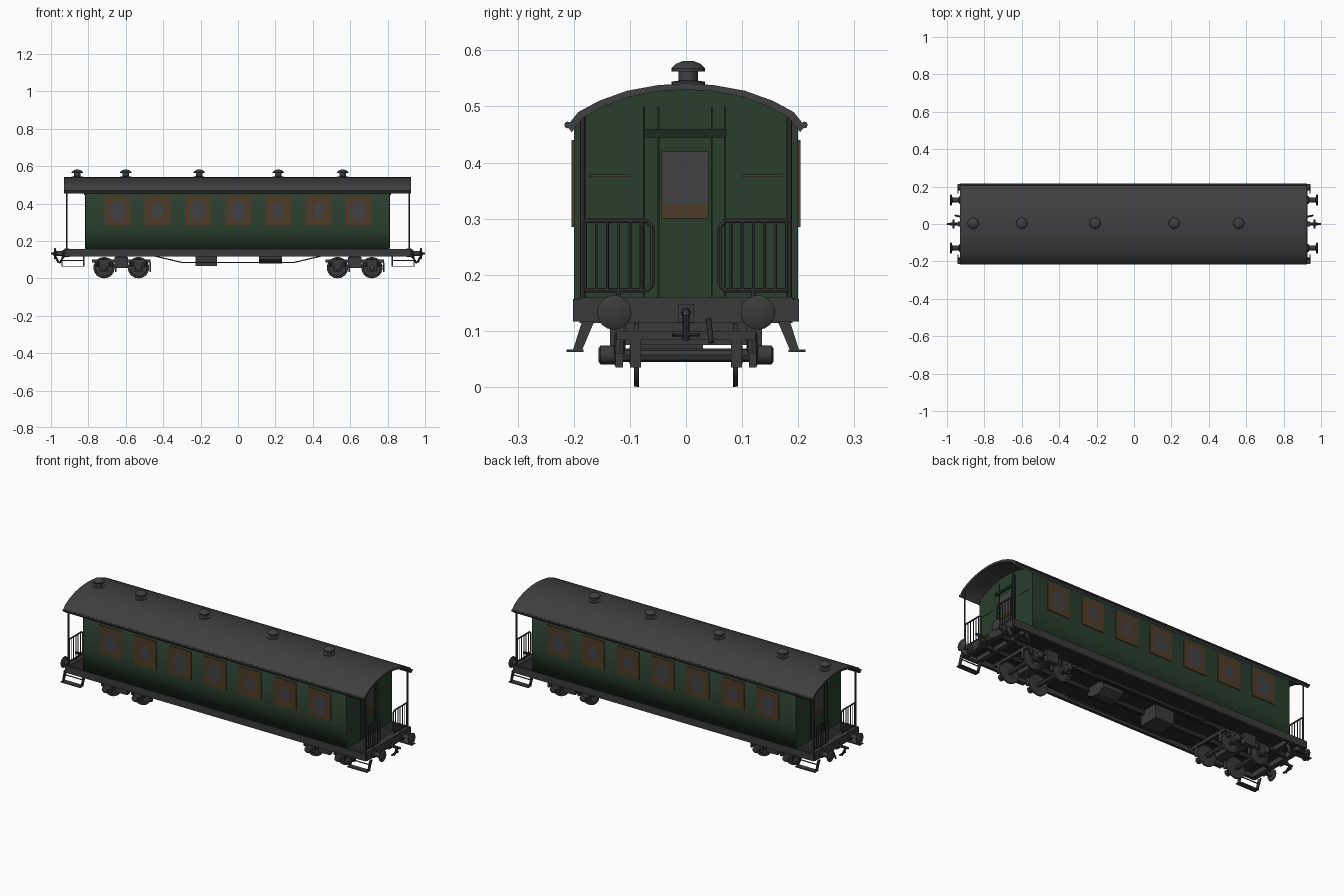
import bpy, bmesh, math
from mathutils import Vector

if "Cube" in bpy.data.objects:
    bpy.data.objects.remove(bpy.data.objects["Cube"])


def material(name, r, g, b):
    m = bpy.data.materials.new(name)
    m.use_nodes = True
    m.diffuse_color = (r, g, b, 1)
    bsdf = next(n for n in m.node_tree.nodes if n.type == "BSDF_PRINCIPLED")
    bsdf.inputs["Base Color"].default_value = (r, g, b, 1)
    bsdf.inputs["Roughness"].default_value = 0.8
    return m


GREY = material("roof grey", 0.05, 0.05, 0.05)
IRON = material("iron grey", 0.042, 0.042, 0.043)
BLACK = material("floor black", 0.02, 0.02, 0.02)
GREEN = material("coach green", 0.023, 0.047, 0.027)
TRIM = material("dark green trim", 0.012, 0.024, 0.014)
BROWN = material("frame brown", 0.078, 0.044, 0.02)
GLASS = material("glass grey", 0.055, 0.053, 0.06)


def finish(name, bm, mat, smooth=None):
    bmesh.ops.recalc_face_normals(bm, faces=bm.faces)
    me = bpy.data.meshes.new(name)
    bm.to_mesh(me)
    bm.free()
    me.materials.append(mat)
    ob = bpy.data.objects.new(name, me)
    bpy.context.collection.objects.link(ob)
    if smooth:
        bpy.ops.object.select_all(action="DESELECT")
        ob.select_set(True)
        bpy.context.view_layer.objects.active = ob
        bpy.ops.object.shade_smooth_by_angle(angle=math.radians(smooth))
    return ob


def box(name, x, y, z, mat):
    bm = bmesh.new()
    for v in bmesh.ops.create_cube(bm, size=1)["verts"]:
        v.co = [(a + b) / 2 + c * (b - a) for c, (a, b) in zip(v.co, (x, y, z))]
    return finish(name, bm, mat)


def rod(name, a, b, r, mat, r2=None, sides=8):
    a, b = Vector(a), Vector(b)
    bm = bmesh.new()
    bmesh.ops.create_cone(bm, cap_ends=True, segments=sides, radius1=r,
                          radius2=r if r2 is None else r2, depth=(b - a).length)
    q = (b - a).to_track_quat("Z", "Y")
    for v in bm.verts:
        v.co = q @ v.co + (a + b) / 2
    return finish(name, bm, mat, 40)


def prism(name, pts, x0, x1, mat, caps=True, smooth=None):
    """Extrude a closed (y, z) outline along x."""
    bm = bmesh.new()
    rings = [[bm.verts.new((x, y, z)) for y, z in pts] for x in (x0, x1)]
    for i in range(len(pts)):
        j = (i + 1) % len(pts)
        bm.faces.new((rings[0][i], rings[0][j], rings[1][j], rings[1][i]))
    if caps:
        for r in rings:
            bm.faces.new(r)
    return finish(name, bm, mat, smooth)


def lathe(name, pts, centre, axis, mat, sides=16):
    """Spin an (offset, radius) outline around an axis."""
    q = Vector(axis).to_track_quat("Z", "Y")
    bm = bmesh.new()
    rings = []
    for h, r in pts:
        angles = [math.tau * k / sides for k in range(sides)]
        rings.append([bm.verts.new(q @ Vector((r * math.cos(t), r * math.sin(t), h))
                                   + Vector(centre)) for t in angles])
    for lo, hi in zip(rings, rings[1:]):
        for k in range(sides):
            n = (k + 1) % sides
            bm.faces.new((lo[k], lo[n], hi[n], hi[k]))
    bm.faces.new(rings[0])
    bm.faces.new(rings[-1])
    return finish(name, bm, mat, 40)


# Arched roof shell with side beads
half = [(0.212, 0.465), (0.192, 0.49), (0.155, 0.51), (0.105, 0.528), (0.05, 0.538), (0, 0.541)]
arc = half + [(-y, z) for y, z in half[-2::-1]]
under = [(y * 0.96, z - 0.011) for y, z in arc]
prism("roof", arc + under[::-1], -0.93, 0.925, GREY, smooth=50)

# Body shell, softly rounded under, and flat end walls
X0, X1 = -0.813, 0.806
low = [(0.2, 0.157), (0.2, 0.27), (0.2, 0.46)]
top = [(y * 0.94, z - 0.006) for y, z in arc]
outline = low + top[1:-1] + [(-y, z) for y, z in low[::-1]]
prism("body_sides", outline, X0, X1, GREEN, caps=False, smooth=100)
for x, n in ((X0, "right"), (X1, "left")):
    prism(n + "_end_wall", outline, x - 0.003, x + 0.003, GREEN)

# Side windows: brown plate with a rounded pane
for s in (-1, 1):
    rod("side_bead", (-0.93, s * 0.211, 0.467), (0.925, s * 0.211, 0.467), 0.006, GREY)
    for i in range(7):
        x = (i - 3) * 0.215
        box("window_frame", (x - 0.069, x + 0.069), (s * 0.2, s * 0.204), (0.285, 0.44), BROWN)
        k = 0.75 if i in (1, 4, 5) else 1
        bm = bmesh.new()
        ring = [math.tau * (a + 0.5) / 8 for a in range(8)]
        bm.faces.new([bm.verts.new((x + 0.042 * k * math.cos(t), s * 0.205,
                                    0.36 + 0.058 * k * math.sin(t))) for t in ring])
        pane = finish("window_pane", bm, GLASS)
        if pane.data.polygons[0].normal.y * s < 0:
            pane.data.flip_normals()

# Floor and side sills
box("floor", (-0.92, 0.92), (-0.195, 0.195), (0.142, 0.158), BLACK)
for s in (-1, 1):
    box("side_sill", (-0.925, 0.925), (s * 0.185, s * 0.201), (0.117, 0.157), IRON)
    box("inner_beam", (-0.9, 0.9), (s * 0.055, s * 0.07), (0.118, 0.145), BLACK)
    rod("truss_rod", (-0.3, s * 0.12, 0.085), (0.3, s * 0.12, 0.085), 0.003, IRON)
    for d in (-1, 1):
        rod("truss_end", (d * 0.3, s * 0.12, 0.085), (d * 0.47, s * 0.12, 0.125), 0.003, IRON)

# Underfloor boxes
box("battery_box", (-0.227, -0.112), (-0.08, 0.03), (0.065, 0.143), IRON)
prism("brake_tank", [(-0.07, 0.143), (-0.07, 0.1), (-0.03, 0.08), (0.01, 0.08), (0.05, 0.1), (0.05, 0.143)],
      0.113, 0.235, IRON)

# Roof ventilators
for x in (-0.86, -0.6, -0.208, 0.215, 0.56):
    lathe("roof_vent", [(0, 0.03), (0.006, 0.03), (0.008, 0.017), (0.024, 0.017), (0.024, 0.03),
                        (0.03, 0.03), (0.038, 0.022), (0.043, 0.009)], (x, 0.004, 0.538), (0, 0, 1), GREY)


def end_platform(d):
    wall = (X1 if d > 0 else X0) + d * 0.003
    skin = (wall, wall + d * 0.003)
    # Door and wall details
    box("door_pane", skin, (-0.044, 0.04), (0.325, 0.42), GLASS)
    box("door_pane_sill", skin, (-0.044, 0.04), (0.3, 0.325), BROWN)
    for y in (-0.075, -0.049, 0.046, 0.07):
        box("door_joint", skin, (y - 0.0015, y + 0.0015), (0.16, 0.5), TRIM)
    box("door_header", (wall, wall + d * 0.008), (-0.075, 0.072), (0.445, 0.46), TRIM)
    # End beam, coupling and buffers
    box("end_beam", (d * 0.9, d * 0.927), (-0.19, 0.19), (0.114, 0.16), IRON)
    box("draw_plate", (d * 0.92, d * 0.94), (-0.014, 0.014), (0.115, 0.148), IRON)
    rod("draw_hook", (d * 0.93, 0, 0.133), (d, 0, 0.133), 0.009, IRON, 0.006)
    rod("coupling_link", (d * 0.985, 0, 0.133), (d * 0.96, 0, 0.085), 0.006, IRON)
    rod("coupling_screw", (d * 0.965, -0.025, 0.095), (d * 0.965, 0.025, 0.095), 0.005, IRON)
    rod("brake_hose", (d * 0.93, 0.04, 0.12), (d * 0.955, 0.045, 0.08), 0.005, IRON)
    box("body_transom", (d * 0.815, d * 0.84), (-0.185, 0.185), (0.118, 0.145), IRON)
    for s in (-1, 1):
        lathe("buffer", [(0, 0.022), (0.008, 0.022), (0.012, 0.013), (0.046, 0.013), (0.05, 0.028),
                         (0.056, 0.031), (0.06, 0.026)], (d * 0.925, s * 0.128, 0.133), (d, 0, 0), IRON)
        box("wall_strip", skin, (s * 0.1, s * 0.173), (0.374, 0.379), BROWN)
        # Roof post and railing
        x = d * 0.915
        rod("roof_post", (x, s * 0.184, 0.155), (x, s * 0.184, 0.485), 0.0045, IRON)
        y0, y1, z0, z1, c = 0.06, 0.18, 0.172, 0.296, 0.01
        loop = [(y0 + c, z0), (y1, z0), (y1, z1), (y0 + c, z1), (y0, z1 - c), (y0, z0 + c)]
        for (ya, za), (yb, zb) in zip(loop, loop[1:] + loop[:1]):
            rod("rail_frame", (x, s * ya, za), (x, s * yb, zb), 0.004, IRON)
        for i in range(1, 6):
            y = s * (y0 + i * 0.02)
            rod("rail_bar", (x, y, z0), (x, y, z1), 0.0025, IRON, sides=6)
        rod("rail_foot", (x, s * 0.12, 0.155), (x, s * 0.12, z0), 0.004, IRON)
        # Boarding steps
        for sx in (0.825, 0.94):
            prism("step_hanger", [(s * 0.163, 0.118), (s * 0.185, 0.118), (s * 0.202, 0.064), (s * 0.186, 0.064)],
                  d * sx - 0.003, d * sx + 0.003, IRON)
        box("step_tread", (d * 0.822, d * 0.943), (s * 0.183, s * 0.213), (0.062, 0.067), IRON)
        rod("step_rung", (d * 0.825, s * 0.183, 0.095), (d * 0.94, s * 0.183, 0.095), 0.003, IRON)


def bogie(c):
    # Wheelsets with tube axle boxes
    for x in (c - 0.092, c + 0.092):
        rod("axle", (x, -0.15, 0.057), (x, 0.15, 0.057), 0.012, IRON)
        for s in (-1, 1):
            lathe("wheel", [(-0.005, 0.057), (0.004, 0.056), (0.004, 0.047), (0, 0.045), (0.001, 0.018),
                            (0.012, 0.016)], (x, s * 0.089, 0.057), (0, s, 0), IRON, 24)
            lathe("axle_box", [(0, 0.02), (0.012, 0.02), (0.014, 0.017), (0.038, 0.017), (0.042, 0.012)],
                  (x, s * 0.114, 0.057), (0, s, 0), IRON, 12)
            box("horn_guide", (x - 0.024, x + 0.024), (s * 0.112, s * 0.126), (0.035, 0.098), IRON)
            box("brake_block", (x + 0.058, x + 0.066), (s * 0.08, s * 0.1), (0.035, 0.085), IRON)
            for e in (-1, 1):
                rod("spring", (x + e * 0.035, s * 0.118, 0.06), (x + e * 0.035, s * 0.118, 0.095), 0.009, IRON)
    # Side frames, bolster and cross members
    for s in (-1, 1):
        box("bogie_side", (c - 0.15, c + 0.15), (s * 0.112, s * 0.124), (0.084, 0.1), IRON)
        box("spring_plank", (c - 0.035, c + 0.035), (s * 0.108, s * 0.135), (0.055, 0.115), IRON)
    box("bolster", (c - 0.03, c + 0.03), (-0.125, 0.125), (0.075, 0.118), IRON)
    for e in (-1, 1):
        box("bogie_cross_beam", (c + e * 0.15 - 0.006, c + e * 0.15 + 0.006), (-0.124, 0.124), (0.084, 0.1), IRON)
    rod("pivot", (c, 0, 0.1), (c, 0, 0.145), 0.03, IRON, sides=16)


for d in (-1, 1):
    end_platform(d)
    bogie(d * 0.624)
